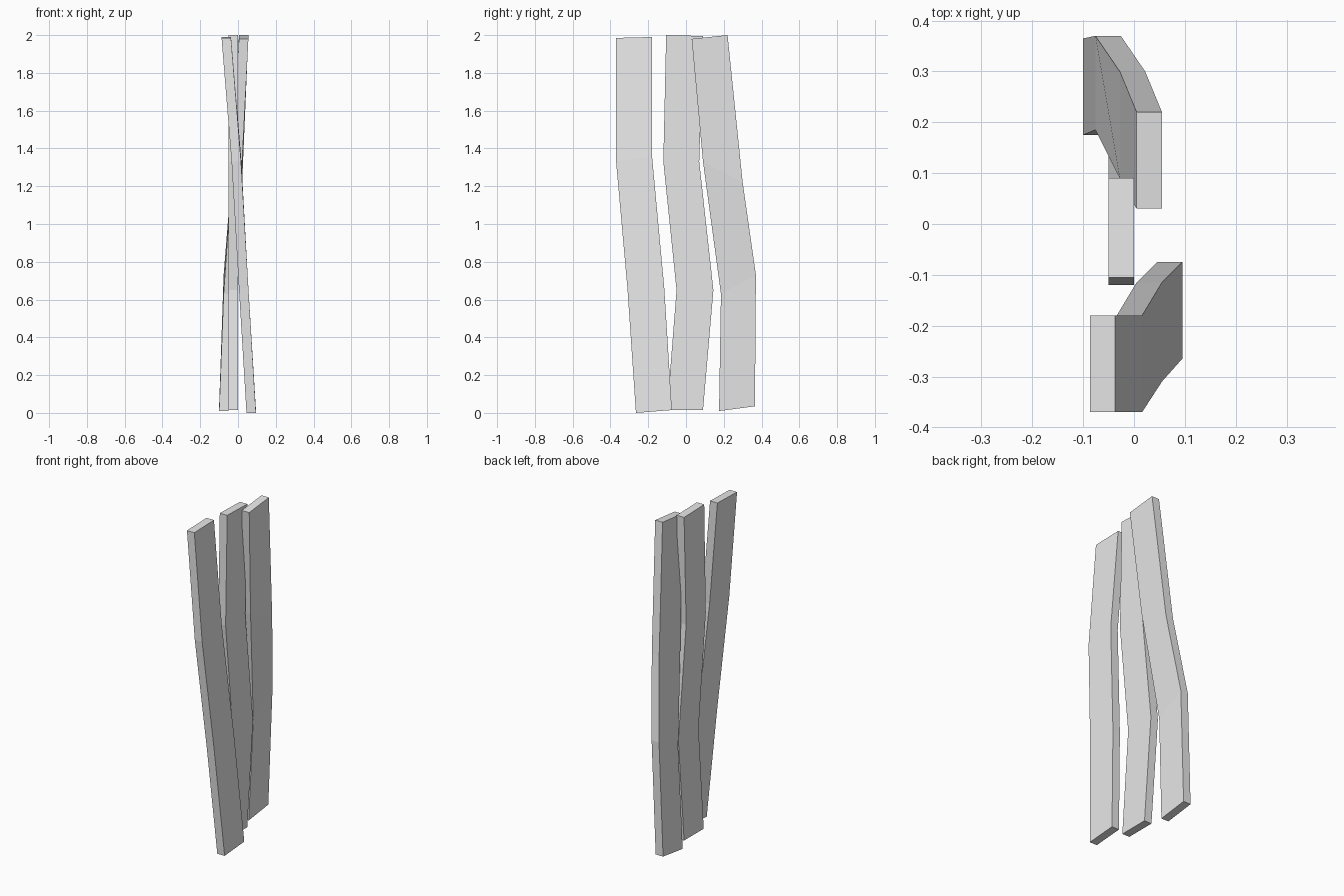
import bpy
import bmesh

cube = bpy.data.objects.get("Cube")
if cube:
    bpy.data.objects.remove(cube, do_unlink=True)

THICKNESS = 0.05

grey = bpy.data.materials.new("plain_grey")
grey.use_nodes = True
grey.diffuse_color = (0.8, 0.8, 0.8, 1)
grey.node_tree.nodes["Principled BSDF"].inputs["Base Color"].default_value = (0.8, 0.8, 0.8, 1)


def plank(name, sections):
    """Loft a bent board; each section is (right face x, front y, front z, back y, back z)."""
    bm = bmesh.new()
    rings = []
    for x, y0, z0, y1, z1 in sections:
        corners = [(x - THICKNESS, y0, z0), (x, y0, z0),
                   (x, y1, z1), (x - THICKNESS, y1, z1)]
        rings.append([bm.verts.new(c) for c in corners])
    for low, high in zip(rings, rings[1:]):
        for i in range(4):
            j = (i + 1) % 4
            bm.faces.new((low[i], low[j], high[j], high[i]))
    bm.faces.new(rings[0][::-1])
    bm.faces.new(rings[-1])
    bmesh.ops.recalc_face_normals(bm, faces=bm.faces)
    mesh = bpy.data.meshes.new(name)
    bm.to_mesh(mesh)
    bm.free()
    mesh.materials.append(grey)
    obj = bpy.data.objects.new(name, mesh)
    bpy.context.collection.objects.link(obj)
    return obj


# Front board, leaning across to the other side
plank("front_plank", [
    (0.095, -0.265, 0.0, -0.075, 0.015),
    (0.055, -0.31, 0.66, -0.115, 0.66),
    (0.016, -0.37, 1.33, -0.18, 1.36),
    (-0.037, -0.37, 1.985, -0.18, 1.99),
])

# Upright middle board with a slight bow
plank("middle_plank", [
    (0.0, -0.10, 0.015, 0.09, 0.015),
    (0.0, -0.05, 0.65, 0.145, 0.65),
    (0.0, -0.12, 1.33, 0.07, 1.33),
    (0.0, -0.105, 2.0, 0.09, 1.995),
])

# Back board, leaning the opposite way
plank("back_plank", [
    (-0.05, 0.175, 0.01, 0.365, 0.035),
    (-0.026, 0.185, 0.63, 0.37, 0.73),
    (0.022, 0.09, 1.33, 0.30, 1.22),
    (0.055, 0.03, 1.98, 0.22, 2.0),
])
